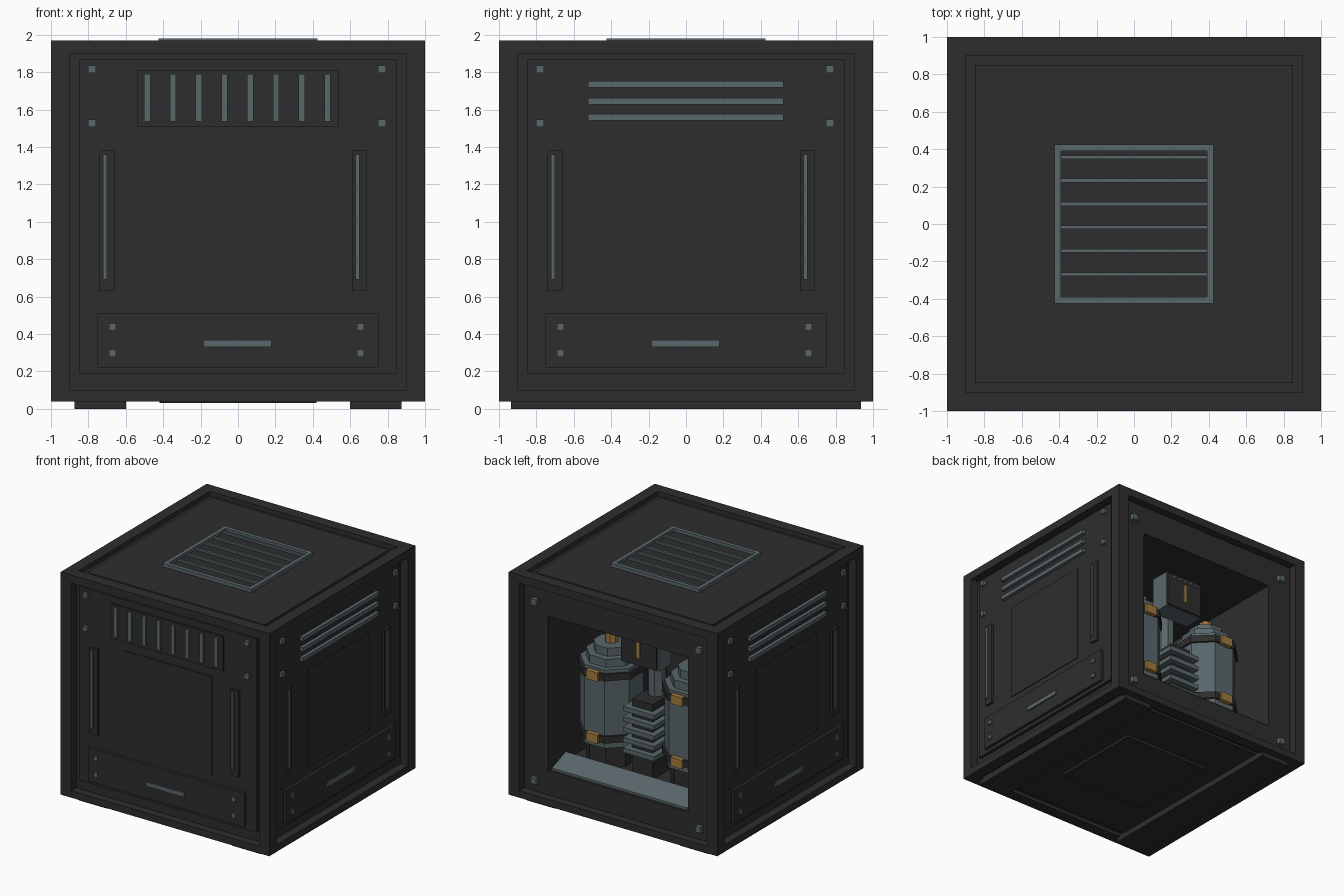
import bpy, bmesh, math
from mathutils import Matrix, Vector

if "Cube" in bpy.data.objects:
    bpy.data.objects.remove(bpy.data.objects["Cube"])


def material(name, rgb):
    m = bpy.data.materials.new(name)
    m.diffuse_color = (*rgb, 1)
    m.use_nodes = True
    m.node_tree.nodes["Principled BSDF"].inputs["Base Color"].default_value = m.diffuse_color
    return m


DARK = material("charcoal", (0.027, 0.027, 0.027))
BLACK = material("near_black", (0.016, 0.016, 0.016))
STEEL = material("blue_grey_steel", (0.10, 0.135, 0.145))
GOLD = material("brass", (0.36, 0.20, 0.05))


def make(name, bm, mat):
    bmesh.ops.recalc_face_normals(bm, faces=bm.faces)
    me = bpy.data.meshes.new(name)
    bm.to_mesh(me)
    bm.free()
    me.materials.append(mat)
    ob = bpy.data.objects.new(name, me)
    bpy.context.collection.objects.link(ob)
    return ob


def box(name, x, y, z, mat, turn=0):
    """Box from (min, max) ranges, turned about z by quarter turns."""
    bm = bmesh.new()
    c = [(a + b) / 2 for a, b in (x, y, z)]
    s = [b - a for a, b in (x, y, z)]
    m = Matrix.Translation(c) @ Matrix.Diagonal((*s, 1))
    bmesh.ops.create_cube(bm, size=1, matrix=Matrix.Rotation(turn, 4, 'Z') @ m)
    return make(name, bm, mat)


def octagon(name, x, y, z, half, mat):
    """Upright octagonal prism with flat sides facing the axes."""
    bm = bmesh.new()
    r = half / math.cos(math.pi / 8)
    m = Matrix.Translation((x, y, (z[0] + z[1]) / 2)) @ Matrix.Rotation(math.pi / 8, 4, 'Z')
    bmesh.ops.create_cone(bm, cap_ends=True, segments=8, radius1=r, radius2=r,
                          depth=z[1] - z[0], matrix=m)
    return make(name, bm, mat)


# Core block, hollowed from the back
core = box("core_block", (-.93, .93), (-.93, .93), (.07, 1.93), DARK)
cutter = box("cavity_cutter", (-.67, .67), (-.70, 1.1), (.31, 1.65), DARK)
cutter.hide_render = True
cutter.hide_viewport = True
mod = core.modifiers.new("cavity", 'BOOLEAN')
mod.operation = 'DIFFERENCE'
mod.solver = 'EXACT'
mod.object = cutter

# Outer frame beams
for s in (-1, 1):
    e = tuple(sorted((s * .9, s)))
    for t in (-1, 1):
        box("frame_post", e, tuple(sorted((t * .9, t))), (.04, 1.97), DARK)
    for z in ((.04, .10), (1.90, 1.97)):
        box("frame_beam_y", e, (-.9, .9), z, DARK)
        box("frame_beam_x", (-.9, .9), e, z, DARK)

# Top and bottom panels, runners
box("top_panel", (-.85, .85), (-.85, .85), (1.92, 1.95), DARK)
box("bottom_panel", (-.85, .85), (-.85, .85), (.05, .08), DARK)
box("bottom_hatch", (-.42, .42), (-.42, .42), (.03, .06), DARK)
for s in (-1, 1):
    box("runner_foot", tuple(sorted((s * .6, s * .875))), (-.935, .935), (0, .06), DARK)

# Top grille
box("grille_well", (-.40, .40), (-.40, .40), (1.94, 1.953), DARK)
for s in (-1, 1):
    e = tuple(sorted((s * .39, s * .425)))
    box("grille_rim_y", e, (-.425, .425), (1.94, 1.98), STEEL)
    box("grille_rim_x", (-.39, .39), e, (1.94, 1.98), STEEL)
for i in range(6):
    y = -.268 + i * .125
    box("grille_slat", (-.39, .39), (y - .01, y + .01), (1.94, 1.97), STEEL)


def side_panel(turn):
    """Raised panel with its fittings, laid out on the front then turned."""
    def part(name, x, z, out, mat, back=-.90):
        box(name, x, (-out, back), z, mat, turn)

    def stud(x, z, r, out):
        part("stud", (x - r, x + r), (z - r, z + r), out, STEEL)

    part("side_panel", (-.85, .85), (.19, 1.87), .96, DARK)
    part("centre_plate", (-.425, .425), (.58, 1.43), .967, DARK)
    part("lower_plate", (-.75, .75), (.22, .51), .985, DARK)
    part("lower_handle", (-.185, .18), (.33, .367), .997, STEEL)
    for x in (-.70, .65):
        part("strip_base", (x - .04, x + .04), (.63, 1.38), .98, DARK)
        c = x - .012
        part("side_strip", (c - .011, c + .011), (.69, 1.36), .992, STEEL)
    for x in (-.78, .77):
        for z in (1.815, 1.527):
            stud(x, z, .021, .985)
    for x in (-.67, .655):
        for z in (.437, .297):
            stud(x, z, .019, .997)


for quarter in (0, 1, 3):
    side_panel(quarter * math.pi / 2)

# Front vent with upright slats
box("front_vent_plate", (-.54, .54), (-.975, -.9), (1.51, 1.81), DARK)
for i in range(8):
    x = -.485 + i * .1376
    box("front_vent_slat", (x - .017, x + .017), (-.99, -.95), (1.535, 1.79), STEEL)

# Side louvres on the left and right
for quarter in (1, 3):
    for z in (1.735, 1.645, 1.558):
        box("side_louvre", (-.525, .52), (-.99, -.95), (z - .017, z + .017),
            STEEL, quarter * math.pi / 2)

# Studs around the back opening
for x in (-.79, .79):
    for z in (.2, 1.75):
        box("back_stud", (x - .026, x + .026), (.92, .965), (z - .026, z + .026), STEEL)

# Sloped sill inside the opening
bm = bmesh.new()
profile = [(.91, .30), (.91, .33), (.72, .40), (.72, .30)]
face = bm.faces.new([bm.verts.new((-.65, y, z)) for y, z in profile])
ext = bmesh.ops.extrude_face_region(bm, geom=[face])
bmesh.ops.translate(bm, vec=Vector((1.3, 0, 0)),
                    verts=[v for v in ext["geom"] if isinstance(v, bmesh.types.BMVert)])
make("sill", bm, STEEL)

# Two banded tanks
for x in (-.405, .405):
    y = .44
    octagon("tank_base", x, y, (.31, .50), .19, DARK)
    octagon("tank_body", x, y, (.50, 1.18), .235, STEEL)
    octagon("tank_step", x, y, (1.18, 1.25), .19, STEEL)
    octagon("tank_cap", x, y, (1.25, 1.32), .135, STEEL)
    octagon("tank_knob", x, y, (1.32, 1.40), .05, GOLD)
    for z in (.58, 1.12):
        octagon("tank_band", x, y, (z - .03, z + .03), .252, DARK)
        box("band_clasp", (x - .055, x + .055), (y + .23, y + .275), (z - .038, z + .038), GOLD)

# Finned stack between the tanks
box("stack_core", (-.10, .10), (.36, .60), (.31, .96), DARK)
for i in range(5):
    z = .52 + i * .09
    box("stack_fin", (-.15, .15), (.32, .65), (z - .02, z + .02), STEEL)
octagon("stack_column", 0, .40, (.96, 1.65), .07, STEEL)

# Control unit above the stack
box("control_box", (-.18, .18), (.46, .63), (1.28, 1.60), STEEL)
box("control_face", (-.17, .17), (.62, .65), (1.29, 1.59), DARK)
box("control_gauge", (-.014, .014), (.64, .658), (1.36, 1.52), GOLD)
for i in range(5):
    x = -.12 + i * .06
    box("control_pip", (x - .01, x + .01), (.64, .656), (1.55, 1.57), STEEL)
